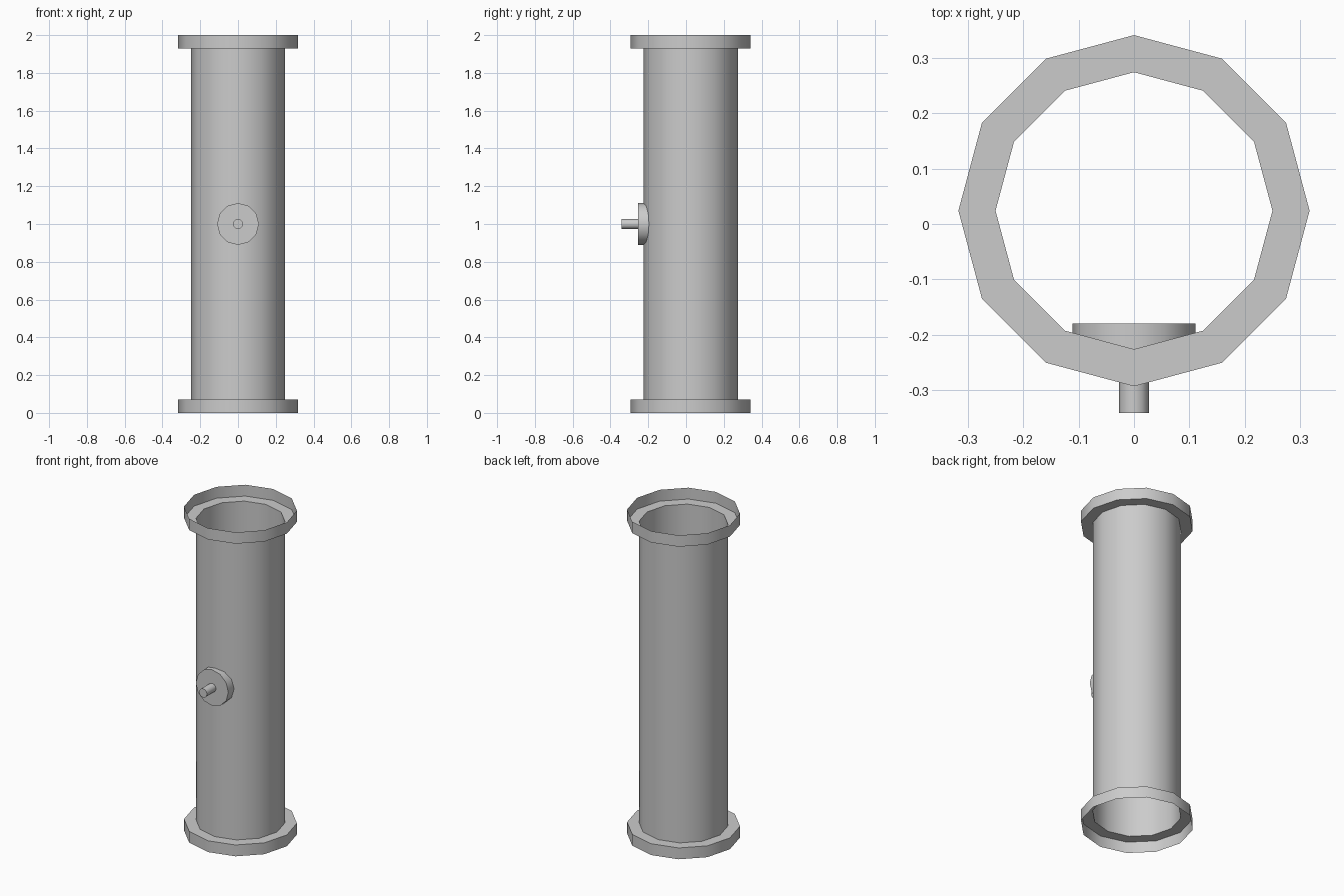
import bpy, bmesh, math
from mathutils import Matrix

cube = bpy.data.objects.get("Cube")
if cube:
    bpy.data.objects.remove(cube, do_unlink=True)

SIDES = 12
AXIS_Y = 0.024   # centre line of the pipe

grey = bpy.data.materials.new("plain grey")
grey.use_nodes = True
grey.diffuse_color = (0.6, 0.6, 0.6, 1)
grey.node_tree.nodes["Principled BSDF"].inputs["Base Color"].default_value = (0.6, 0.6, 0.6, 1)


def finish(name, bm):
    mesh = bpy.data.meshes.new(name)
    bm.to_mesh(mesh)
    bm.free()
    obj = bpy.data.objects.new(name, mesh)
    bpy.context.collection.objects.link(obj)
    mesh.materials.append(grey)
    bpy.ops.object.select_all(action='DESELECT')
    obj.select_set(True)
    bpy.context.view_layer.objects.active = obj
    bpy.ops.object.shade_smooth_by_angle(angle=math.radians(40))
    return obj


def lathe(name, profile):
    """Open sheet turned around the pipe axis from (radius, z) points."""
    bm = bmesh.new()
    rings = []
    for r, z in profile:
        rings.append([bm.verts.new((r * math.cos(a), AXIS_Y + r * math.sin(a), z))
                      for a in (math.tau * i / SIDES for i in range(SIDES))])
    for low, high in zip(rings, rings[1:]):
        for i in range(SIDES):
            j = (i + 1) % SIDES
            bm.faces.new((low[i], low[j], high[j], high[i]))
    return finish(name, bm)


def front_cylinder(name, radius, y_front, y_back, z):
    """Capped cylinder lying along y."""
    bm = bmesh.new()
    place = (Matrix.Translation((0, (y_front + y_back) / 2, z))
             @ Matrix.Rotation(math.pi / 2, 4, 'X'))
    bmesh.ops.create_cone(bm, cap_ends=True, segments=SIDES, radius1=radius,
                          radius2=radius, depth=y_back - y_front, matrix=place)
    return finish(name, bm)


# Open pipe with a thin, hollow collar at each end
lathe("pipe_with_collars", [(0.317, 0), (0.317, 0.07), (0.25, 0.07),
                            (0.25, 1.93), (0.317, 1.93), (0.317, 2)])

# Round boss and stem on the front
front_cylinder("boss", 0.111, -0.253, -0.18, 1.0)
front_cylinder("stem", 0.027, -0.341, -0.25, 1.0)
